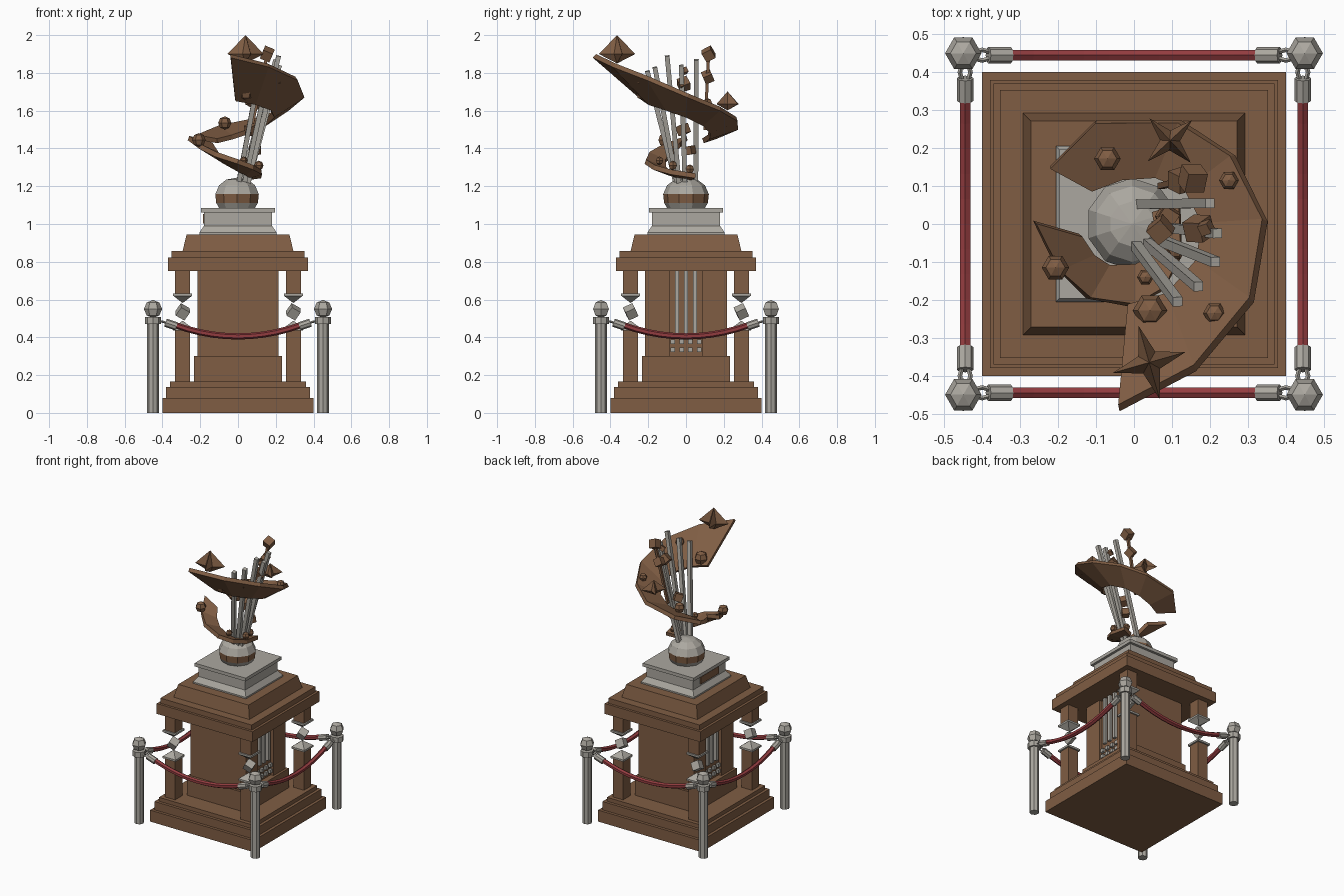
import bpy, bmesh, math
from mathutils import Vector, Matrix, Euler

if "Cube" in bpy.data.objects:
    bpy.data.objects.remove(bpy.data.objects["Cube"])


def material(name, rgb):
    m = bpy.data.materials.new(name)
    m.diffuse_color = (*rgb, 1)
    m.use_nodes = True
    m.node_tree.nodes["Principled BSDF"].inputs["Base Color"].default_value = m.diffuse_color
    return m


BRONZE = material("bronze_brown", (0.215, 0.11, 0.057))
SILVER = material("warm_grey", (0.41, 0.39, 0.35))
RED = material("rope_red", (0.29, 0.045, 0.05))


def finish(name, bm, mat):
    bmesh.ops.recalc_face_normals(bm, faces=bm.faces)
    me = bpy.data.meshes.new(name)
    bm.to_mesh(me)
    bm.free()
    me.materials.append(mat)
    ob = bpy.data.objects.new(name, me)
    bpy.context.collection.objects.link(ob)
    return ob


def tube(name, pts, radii, n, mat, square=False):
    """Sweep an n-sided section along points; square=True takes half widths."""
    bm = bmesh.new()
    pts = [Vector(p) for p in pts]
    rings = []
    for i, p in enumerate(pts):
        t = (pts[min(i + 1, len(pts) - 1)] - pts[max(i - 1, 0)]).normalized()
        ref = Vector((0, 1, 0)) if abs(t.x) > 0.7 else Vector((1, 0, 0))
        u = (ref - t * ref.dot(t)).normalized()
        v = t.cross(u)
        r = max(radii[i], 0.0005) * (math.sqrt(2) if square else 1)
        ph = math.pi / 4 if square else math.pi / 2
        rings.append([bm.verts.new(p + r * (u * math.cos(ph + k * math.tau / n) + v * math.sin(ph + k * math.tau / n)))
                      for k in range(n)])
    for a, b in zip(rings, rings[1:]):
        for k in range(n):
            bm.faces.new((a[k], a[(k + 1) % n], b[(k + 1) % n], b[k]))
    bm.faces.new(rings[0])
    bm.faces.new(rings[-1])
    return finish(name, bm, mat)


def stack(name, x, y, prof, mat, n=4):
    """Vertical stack from (z, half width or radius) pairs."""
    return tube(name, [(x, y, z) for z, r in prof], [r for z, r in prof], n, mat, n == 4)


def box(name, c, size, mat, rot=(0, 0, 0)):
    bm = bmesh.new()
    M = Matrix.Translation(c) @ Euler(rot).to_matrix().to_4x4() @ Matrix.Diagonal((*size, 1))
    bmesh.ops.create_cube(bm, size=1, matrix=M)
    return finish(name, bm, mat)


def ball(name, c, r, mat, seg=6, rings=4):
    bm = bmesh.new()
    M = Matrix.Translation(c) @ Matrix.Rotation(math.pi / 2, 4, 'Z')
    bmesh.ops.create_uvsphere(bm, u_segments=seg, v_segments=rings, radius=r, matrix=M)
    return finish(name, bm, mat)


def star(name, c, r, h, turn):
    bm = bmesh.new()
    c = Vector(c)
    rim = []
    for k in range(8):
        a = turn + k * math.pi / 4
        d = r if k % 2 == 0 else r * 0.33
        rim.append(bm.verts.new(c + Vector((d * math.cos(a), d * math.sin(a), 0))))
    for s in (h, -h * 0.5):
        tip = bm.verts.new(c + Vector((0, 0, s)))
        for k in range(8):
            bm.faces.new((rim[k], rim[(k + 1) % 8], tip))
    return finish(name, bm, BRONZE)


def ribbon(name, outer, inner):
    bm = bmesh.new()
    a = [bm.verts.new(p) for p in outer]
    b = [bm.verts.new(p) for p in inner]
    for i in range(len(a) - 1):
        bm.faces.new((a[i], a[i + 1], b[i + 1], b[i]))
    ob = finish(name, bm, BRONZE)
    mod = ob.modifiers.new("thickness", 'SOLIDIFY')
    mod.thickness = 0.026
    mod.offset = 0


# pedestal: stepped base, shaft and cornice
stack("pedestal_base", 0, 0, [(0, .4), (.08, .4), (.08, .38), (.138, .38), (.138, .36), (.165, .36)], BRONZE)
stack("shaft_foot", 0, 0, [(.16, .232), (.30, .232)], BRONZE)
box("shaft_core", (0, 0, .525), (.385, .43, .46), BRONZE)
for s in (-1, 1):
    box("shaft_side", (0, s * .151, .525), (.43, .13, .46), BRONZE)
stack("pedestal_cornice", 0, 0, [(.75, .37), (.822, .37), (.822, .353), (.858, .353),
                                 (.858, .293), (.945, .272)], BRONZE)

# recessed side panels with bars and small studs
for s in (-1, 1):
    for y in (-.048, 0, .048):
        box("panel_bar", (s * .2, y, .585), (.02, .022, .33), SILVER)
    for y in (-.07, -.023, .023, .07):
        for z in (.335, .377):
            box("panel_stud", (s * .2, y, z), (.02, .024, .024), SILVER)

# broken corner columns with floating cubes
for x in (-.293, .293):
    for y in (-.293, .293):
        stack("lower_column", x, y, [(.16, .04), (.437, .04)], BRONZE)
        stack("upper_column", x, y, [(.633, .04), (.755, .04)], BRONZE)
        stack("lower_column_cap", x, y, [(.437, .05), (.45, .05), (.487, .002)], SILVER)
        stack("upper_column_cap", x, y, [(.583, .002), (.62, .05), (.633, .05)], SILVER)
        box("floating_cube", (x, y, .535), (.055, .055, .055), SILVER, (.5, .5, .3))

# grey plinth with plaque
stack("plinth", 0, 0, [(.94, .205), (.955, .205), (.99, .18), (1.062, .18),
                       (1.062, .197), (1.085, .197)], SILVER)
box("plaque", (-.182, 0, 1.027), (.008, .2, .05), BRONZE)

# faceted globe with a bronze band
globe = stack("globe", -.005, 0, [(1.06, .085), (1.112, .116), (1.158, .121), (1.205, .1),
                                  (1.235, .06), (1.245, .003)], SILVER, 10)
globe.data.materials.append(BRONZE)
for f in globe.data.polygons:
    if 1.12 < f.center.z < 1.15:
        f.material_index = 1

# spiral ribbons, each given as outer and inner edges
ribbon("upper_ribbon",
       [(-.22, .15, 1.46), (-.10, .27, 1.51), (.12, .27, 1.555), (.26, .18, 1.61),
        (.345, .01, 1.68), (.31, -.2, 1.77), (.16, -.38, 1.84), (-.04, -.485, 1.89)],
       [(-.11, .09, 1.44), (-.03, .12, 1.46), (.06, .125, 1.49), (.14, .09, 1.53),
        (.185, 0, 1.575), (.17, -.1, 1.61), (.09, -.19, 1.64), (-.015, -.22, 1.66)])
ribbon("lower_ribbon",
       [(-.262, .005, 1.455), (-.2, -.12, 1.41), (-.12, -.195, 1.37), (0, -.215, 1.33),
        (.08, -.17, 1.30), (.125, -.08, 1.275), (.12, .05, 1.255)],
       [(-.14, -.03, 1.42), (-.11, -.08, 1.37), (-.07, -.11, 1.33), (0, -.11, 1.29),
        (.04, -.09, 1.27), (.06, -.04, 1.255), (.05, .03, 1.245)])

# fan of leaning rods
for a, b in (((.01, .052, 1.2), (.2, .055, 1.87)), ((.05, -.005, 1.2), (.22, -.025, 1.84)),
             ((.05, -.035, 1.2), (.215, -.1, 1.89)), ((.03, -.045, 1.2), (.17, -.165, 1.83)),
             ((.0, -.05, 1.2), (.115, -.205, 1.81))):
    tube("rod", [a, b], [.0125, .0125], 4, SILVER, True)

# thin stem with cubes, loose cubes, stars and balls
tube("cube_stem", [(.07, .1, 1.5), (.155, .12, 1.9)], [.008, .008], 4, BRONZE, True)
for i, (x, y, z, s) in enumerate(((.155, .12, 1.9, .055), (.125, .115, 1.78, .05), (.17, -.012, 1.74, .055),
                                  (.19, -.01, 1.81, .03), (.07, -.015, 1.5, .05), (.09, .02, 1.39, .045))):
    box("cube", (x, y, z), (s, s, s), BRONZE, (.5, .4 + .2 * i, .3 * i))
star("large_star", (.04, -.365, 1.9), .1, .1, .28)
star("small_star", (.095, .22, 1.635), .08, .067, .75)
for x, y, z, r in ((-.07, .172, 1.535, .035), (-.207, -.115, 1.445, .036), (.042, -.228, 1.7, .045),
                   (.212, -.235, 1.765, .03), (.25, .115, 1.64, .026), (.03, -.14, 1.335, .022),
                   (.11, -.07, 1.31, .025), (.08, .02, 1.29, .025)):
    ball("ball", (x, y, z), r, BRONZE)

# barrier posts
for x in (-.45, .45):
    for y in (-.45, .45):
        stack("barrier_post", x, y, [(0, .031), (.47, .031)], SILVER, 8)
        stack("post_collar", x, y, [(.47, .043), (.507, .043)], SILVER, 8)
        ball("post_ball", (x, y, .55), .048, SILVER)


# sagging ropes with metal end sleeves and links
def sag(s):
    return .405 + .07 * (s / .36) ** 2


for k in range(4):
    R = Matrix.Rotation(k * math.pi / 2, 3, 'Z')

    def at(s, z, off=0):
        return R @ Vector((s, -.445 + off, z))
    steps = [-.335 + .67 * i / 10 for i in range(11)]
    tube("rope", [at(s, sag(s)) for s in steps], [.0165] * 11, 6, RED)
    for e in (-1, 1):
        tube("rope_sleeve", [at(e * .325, .458), at(e * .384, .478)], [.022, .022], 8, SILVER)
        for o in (-.014, .014):
            tube("rope_link", [at(e * .375, .476, o * .5), at(e * .4, .483, o), at(e * .43, .488, o * .5)],
                 [.006] * 3, 4, SILVER)
